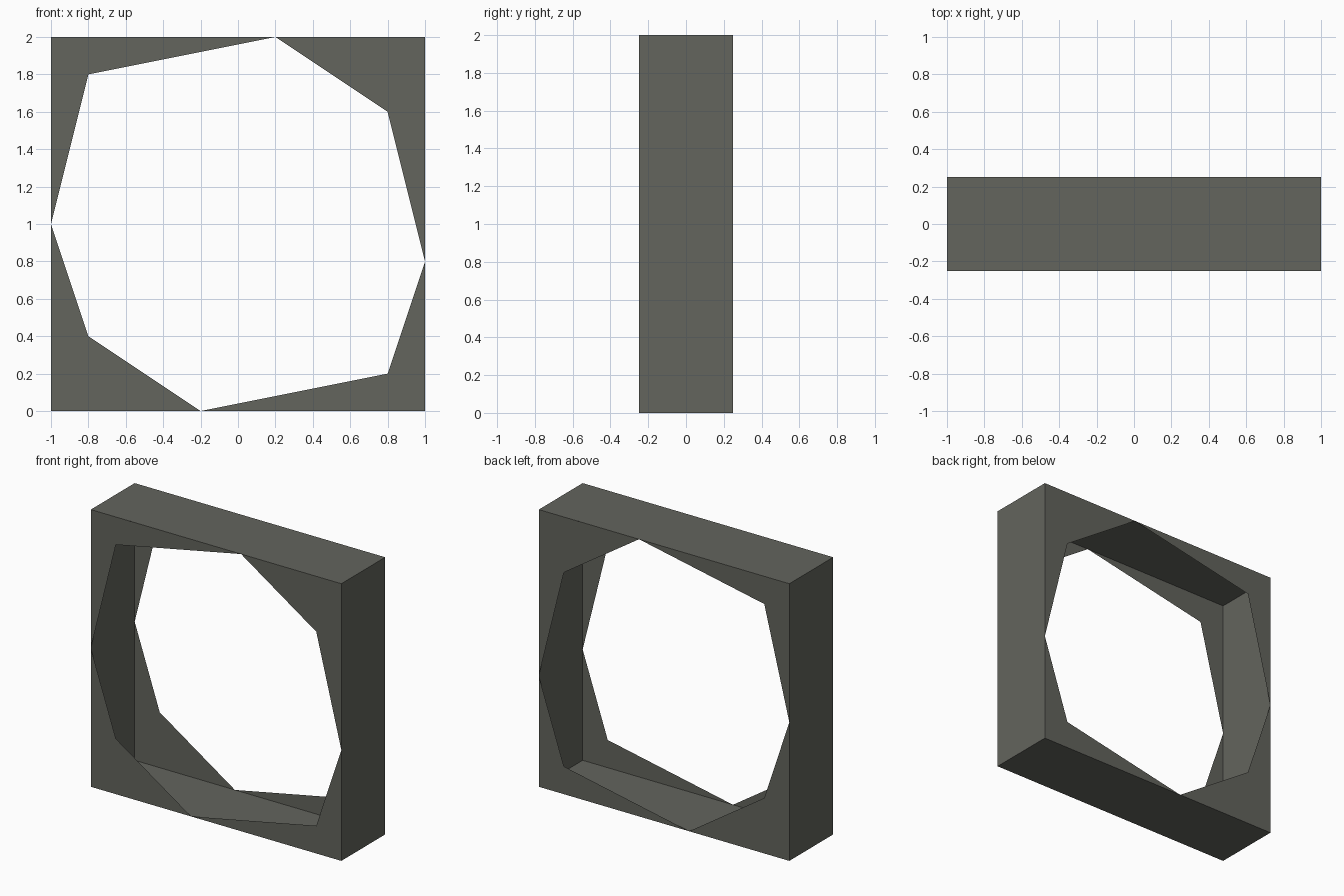
import bpy, bmesh

if "Cube" in bpy.data.objects:
    bpy.data.objects.remove(bpy.data.objects["Cube"])

HALF_DEPTH = 0.25

grey = bpy.data.materials.new("warm dark grey")
grey.diffuse_color = (0.125, 0.128, 0.110, 1)
grey.use_nodes = True
grey.node_tree.nodes["Principled BSDF"].inputs["Base Color"].default_value = grey.diffuse_color

# Square corners, hole points near each corner, and hole points touching the next side (x, z)
corners = [(-1, 0), (1, 0), (1, 2), (-1, 2)]
insets = [(-0.8, 0.4), (0.8, 0.2), (0.8, 1.6), (-0.8, 1.8)]
touches = [(-0.2, 0), (1, 0.8), (0.2, 2), (-1, 1)]


def add_object(name, bm):
    mesh = bpy.data.meshes.new(name)
    bm.to_mesh(mesh)
    bm.free()
    mesh.materials.append(grey)
    obj = bpy.data.objects.new(name, mesh)
    bpy.context.collection.objects.link(obj)


def panel(name, y):
    """Thin square sheet with an eight-sided hole that leaves four corner pieces."""
    bm = bmesh.new()

    def ring(points):
        return [bm.verts.new((x, y, z)) for x, z in points]

    c, n, t = ring(corners), ring(insets), ring(touches)
    for i in range(4):
        for tri in ((c[i], t[i], n[i]), (c[i], n[i], t[i - 1])):
            bm.faces.new(tri if y < 0 else tri[::-1])
    add_object(name, bm)


# Front and back sheets with matching holes
panel("front_panel", -HALF_DEPTH)
panel("back_panel", HALF_DEPTH)

# Four sheet walls joining the panels around the outside; the inside is hollow
bm = bmesh.new()
front, back = ([bm.verts.new((x, y, z)) for x, z in corners]
               for y in (-HALF_DEPTH, HALF_DEPTH))
for i in range(4):
    j = (i + 1) % 4
    bm.faces.new((front[j], front[i], back[i], back[j]))
add_object("outer_walls", bm)
